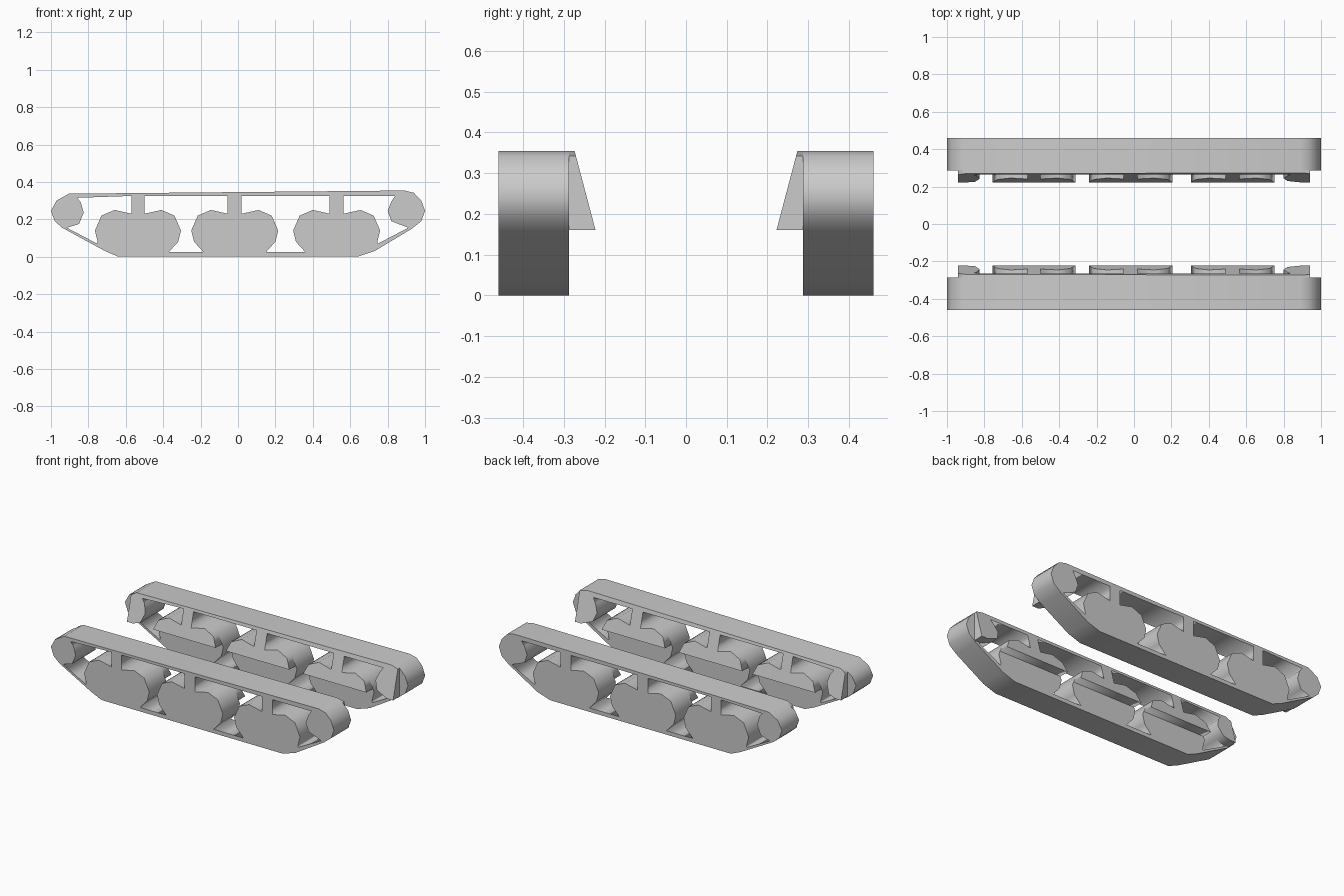
import bpy, bmesh

if "Cube" in bpy.data.objects:
    bpy.data.objects.remove(bpy.data.objects["Cube"])

# Side outline of one track (x, z)
OUTER = [(-1, .245), (-.97, .30), (-.905, .337), (.89, .354), (.94, .342),
         (.98, .30), (1, .245), (.98, .19), (.93, .15), (.73, .03), (.64, 0),
         (-.64, 0), (-.71, .03), (-.94, .155), (-.98, .19)]


# Edge of a road-wheel pair, from its support post down to the track
def wheel_edge(post, side, low):
    """post: x of the post face, side: -1 left / +1 right, low: end at the ground run."""
    pts = [(0, .23), (.09, .25), (.16, .22), (.195, .14), (.18, .08)]
    pts += [(.13, .025)] if low else [(.183, .07)]
    return [(post + side * d, z) for d, z in pts]


def mid_hole(left, right):
    return ([(left, .325), (right, .325)] + wheel_edge(right, -1, True)
            + wheel_edge(left, 1, True)[::-1])


# Openings between wheels, posts and end rollers
HOLES = [
    [(-.86, .315), (-.57, .325)] + wheel_edge(-.57, -1, False)
    + [(-.915, .155), (-.85, .175), (-.825, .235), (-.84, .29)],
    mid_hole(-.50, -.055),
    mid_hole(.02, .49),
    [(.84, .325), (.565, .325)] + wheel_edge(.565, 1, False)
    + [(.91, .155), (.82, .19), (.80, .245), (.82, .295)],
]


def side_plate():
    """Extruded outline with openings, as a bmesh with local depth -0.5..0.5."""
    cu = bpy.data.curves.new("outline", 'CURVE')
    cu.dimensions, cu.fill_mode, cu.extrude = '2D', 'BOTH', .5
    for loop in [OUTER] + HOLES:
        sp = cu.splines.new('POLY')
        sp.points.add(len(loop) - 1)
        for p, (x, z) in zip(sp.points, loop):
            p.co = (x, z, 0, 1)
        sp.use_cyclic_u = True
    ob = bpy.data.objects.new("outline", cu)
    bpy.context.collection.objects.link(ob)
    dg = bpy.context.evaluated_depsgraph_get()
    me = bpy.data.meshes.new_from_object(ob.evaluated_get(dg))
    bm = bmesh.new()
    bm.from_mesh(me)
    bpy.data.objects.remove(ob)
    bmesh.ops.remove_doubles(bm, verts=bm.verts, dist=1e-4)
    return bm


def finish(bm, name):
    bmesh.ops.recalc_face_normals(bm, faces=bm.faces)
    me = bpy.data.meshes.new(name)
    bm.to_mesh(me)
    bm.free()
    ob = bpy.data.objects.new(name, me)
    bpy.context.collection.objects.link(ob)
    mirror = ob.modifiers.new("mirror", 'MIRROR')
    mirror.use_axis = (False, True, False)
    return ob


# Outer track band with wheels, straight sided
bm = side_plate()
for v in bm.verts:
    x, z, d = v.co
    v.co = (x, .46 if d > 0 else .287, z)
finish(bm, "track_and_wheels")

# Inner upper half, trimmed flat below and at the ends, leaning inward
bm = side_plate()
for v in bm.verts:
    x, z, d = v.co
    v.co = (x, .287 if d > 0 else .2, z)
for co, no in (((0, 0, .16), (0, 0, -1)), ((.94, 0, 0), (1, 0, 0)),
               ((-.94, 0, 0), (-1, 0, 0))):
    bmesh.ops.bisect_plane(bm, geom=bm.verts[:] + bm.edges[:] + bm.faces[:],
                           plane_co=co, plane_no=no, clear_outer=True)
    bmesh.ops.holes_fill(bm, edges=[e for e in bm.edges if e.is_boundary], sides=0)
for v in bm.verts:
    if v.co.y < .25:
        v.co.y = .222 + (v.co.z - .16) * .265
finish(bm, "inner_wheel_mounts")
